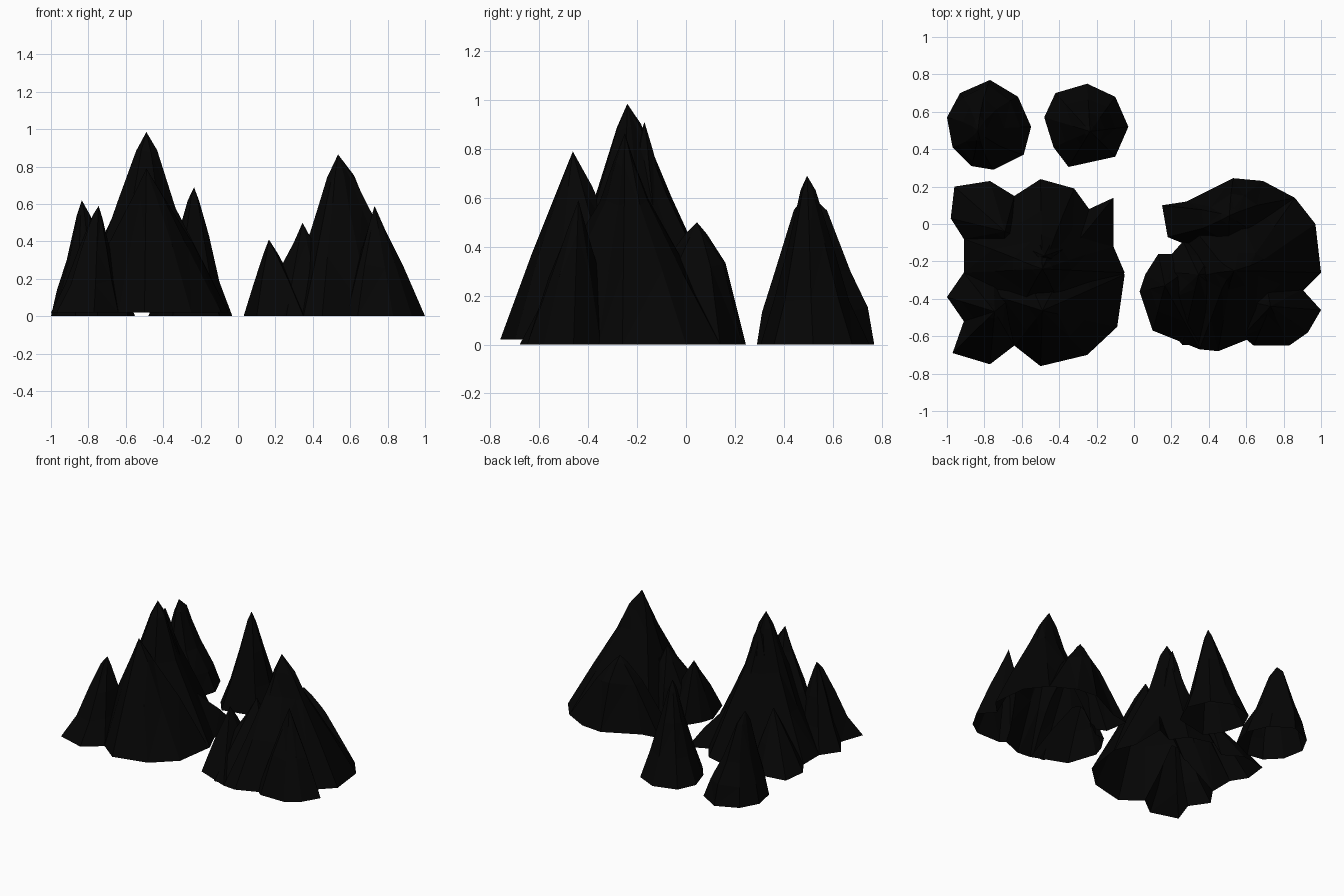
import bpy, bmesh, math, random

if "Cube" in bpy.data.objects:
    bpy.data.objects.remove(bpy.data.objects["Cube"])

random.seed(4)

mat = bpy.data.materials.new("near_black_rock")
mat.diffuse_color = (0.0015, 0.0015, 0.0015, 1)
mat.use_nodes = True
mat.node_tree.nodes["Principled BSDF"].inputs["Base Color"].default_value = mat.diffuse_color

# Profiles: (height fraction, x radius fraction, y radius fraction) from base to tip
STEEP = [(0, 1, 1), (0.33, 0.62, 0.64), (0.6, 0.36, 0.37), (0.9, 0.13, 0.12), (1, 0, 0)]
FLARE = [(0, 1, 1), (0.28, 0.68, 0.68), (0.6, 0.40, 0.40), (0.9, 0.14, 0.14), (1, 0, 0)]
BULGY = [(0, 1, 1), (0.22, 0.85, 0.85), (0.48, 0.62, 0.62), (0.85, 0.25, 0.25), (1, 0, 0)]
CONE = [(0, 1, 1), (0.45, 0.57, 0.57), (0.8, 0.21, 0.21), (1, 0, 0)]
WIDE = [(0, 1, 1), (0.23, 0.80, 0.88), (0.48, 0.48, 0.65), (0.88, 0.16, 0.28), (1, 0, 0)]
RIDGE = [(0, 1, 1), (0.35, 0.68, 0.62), (0.67, 0.36, 0.24), (0.85, 0.20, 0.11), (1, 0, 0)]


def oval(x, y, rx, ry, rot=0, sides=8):
    """Base outline as an even polygon."""
    return [(x + rx * math.cos(math.radians(rot) + math.tau * i / sides),
             y + ry * math.sin(math.radians(rot) + math.tau * i / sides)) for i in range(sides)]


def rock(name, base, apex, profile=FLARE, z0=0.0, jitter=0.03):
    """Closed faceted spire: the base outline shrinks towards the apex."""
    bm = bmesh.new()
    rings, n = [], len(base)
    for t, rx, ry in profile[:-1]:
        ring = []
        for x, y in base:
            k = 1 + random.uniform(-jitter, jitter) * (t > 0)
            z = z0 + (apex[2] - z0) * t + random.uniform(-0.02, 0.02) * apex[2] * (t > 0)
            ring.append(bm.verts.new((apex[0] + (x - apex[0]) * k * rx,
                                      apex[1] + (y - apex[1]) * k * ry, z)))
        rings.append(ring)
    tip = bm.verts.new(apex)
    bm.faces.new(rings[0][::-1])
    for low, high in zip(rings, rings[1:]):
        for i in range(n):
            j = (i + 1) % n
            bm.faces.new((low[i], low[j], high[j], high[i]))
    for i in range(n):
        bm.faces.new((rings[-1][i], rings[-1][(i + 1) % n], tip))
    bmesh.ops.triangulate(bm, faces=bm.faces[:])
    bmesh.ops.recalc_face_normals(bm, faces=bm.faces[:])
    me = bpy.data.meshes.new(name)
    bm.to_mesh(me)
    bm.free()
    me.materials.append(mat)
    ob = bpy.data.objects.new(name, me)
    bpy.context.collection.objects.link(ob)
    return ob


def merge(name, rocks):
    """Union the spires into one outer skin, then open the underside."""
    main = rocks[0]
    for other in rocks[1:]:
        mod = main.modifiers.new("union", 'BOOLEAN')
        mod.operation = 'UNION'
        mod.solver = 'EXACT'
        mod.object = other
    me = bpy.data.meshes.new_from_object(main.evaluated_get(bpy.context.evaluated_depsgraph_get()))
    for ob in rocks:
        bpy.data.objects.remove(ob)
    bm = bmesh.new()
    bm.from_mesh(me)
    bm.normal_update()
    under = [f for f in bm.faces if f.normal.z < -0.9 and f.calc_center_median().z < 0.03]
    bmesh.ops.delete(bm, geom=under, context='FACES')
    for f in bm.faces:
        f.material_index = 0
    bm.to_mesh(me)
    bm.free()
    me.materials.clear()
    me.materials.append(mat)
    bpy.context.collection.objects.link(bpy.data.objects.new(name, me))


# Two single spires at the back
merge("back_left_spire", [rock("a", [(-1, 0.57), (-0.97, 0.41), (-0.87, 0.31), (-0.75, 0.29),
                                     (-0.59, 0.37), (-0.55, 0.52), (-0.62, 0.68), (-0.77, 0.77),
                                     (-0.93, 0.70)], (-0.835, 0.50, 0.62), WIDE)])
merge("back_centre_spire", [rock("b", [(-0.48, 0.57), (-0.43, 0.41), (-0.35, 0.305), (-0.10, 0.36),
                                       (-0.03, 0.52), (-0.10, 0.68), (-0.25, 0.75), (-0.42, 0.70)],
                                 (-0.235, 0.495, 0.69), FLARE)])

# Left cluster, raised slightly off the floor
L = 0.02
merge("left_peaks", [
    rock("main", [(-0.05, -0.26), (-0.11, -0.12), (-0.24, 0.08), (-0.32, 0.19), (-0.50, 0.24),
                  (-0.64, 0.15), (-0.91, -0.08), (-0.91, -0.26), (-0.70, -0.60), (-0.30, -0.60)],
         (-0.49, -0.24, 0.985), STEEP, L),
    rock("second_tip", oval(-0.48, -0.17, 0.30, 0.28, 20), (-0.48, -0.17, 0.91), STEEP, L),
    rock("front", [(-0.05, -0.27), (-0.30, -0.10), (-0.65, -0.10), (-0.85, -0.35),
                   (-0.64, -0.65), (-0.50, -0.76), (-0.25, -0.70), (-0.09, -0.55)],
         (-0.49, -0.463, 0.79), CONE, L),
    rock("outer", [(-0.60, -0.35), (-0.75, -0.25), (-0.91, -0.26), (-1.0, -0.39), (-0.91, -0.52),
                   (-0.97, -0.69), (-0.77, -0.75), (-0.64, -0.65)],
         (-0.745, -0.468, 0.59), FLARE, L),
    rock("rear", [(-0.64, 0.15), (-0.77, 0.23), (-0.96, 0.20), (-0.98, 0.03), (-0.91, -0.08),
                  (-0.70, -0.25), (-0.55, -0.10)], (-0.69, -0.04, 0.40), CONE, L),
    rock("inner", [(-0.11, -0.12), (-0.11, 0.14), (-0.24, 0.08), (-0.40, 0.0), (-0.35, -0.20)],
         (-0.29, -0.08, 0.30), CONE, L),
])

# Right cluster
merge("right_peaks", [
    rock("main", [(1.0, -0.26), (0.97, 0.0), (0.86, 0.14), (0.60, 0.16), (0.30, 0.0),
                  (0.25, -0.30), (0.35, -0.67), (0.45, -0.68), (0.70, -0.58), (0.90, -0.36)],
         (0.535, -0.25, 0.865), RIDGE),
    rock("front", [(1.0, -0.46), (0.90, -0.35), (0.70, -0.28), (0.55, -0.40), (0.58, -0.60),
                   (0.64, -0.65), (0.83, -0.65), (0.93, -0.58)], (0.73, -0.44, 0.59), CONE),
    rock("rear", [(0.86, 0.14), (0.69, 0.23), (0.53, 0.245), (0.28, 0.12), (0.15, 0.10),
                  (0.18, -0.07), (0.50, -0.20), (0.80, -0.10)], (0.51, 0.045, 0.50),
         [(0, 1, 1), (0.65, 0.42, 0.58), (0.9, 0.13, 0.2), (1, 0, 0)]),
    rock("middle", oval(0.36, -0.37, 0.26, 0.30, 22), (0.345, -0.27, 0.50), CONE),
    rock("ridge", oval(0.46, -0.28, 0.23, 0.23, 10), (0.43, -0.27, 0.51), BULGY),
    rock("inner", [(0.40, -0.40), (0.35, -0.20), (0.23, -0.16), (0.13, -0.16), (0.06, -0.27),
                   (0.03, -0.36), (0.10, -0.57), (0.35, -0.67)], (0.165, -0.33, 0.41), CONE),
])
